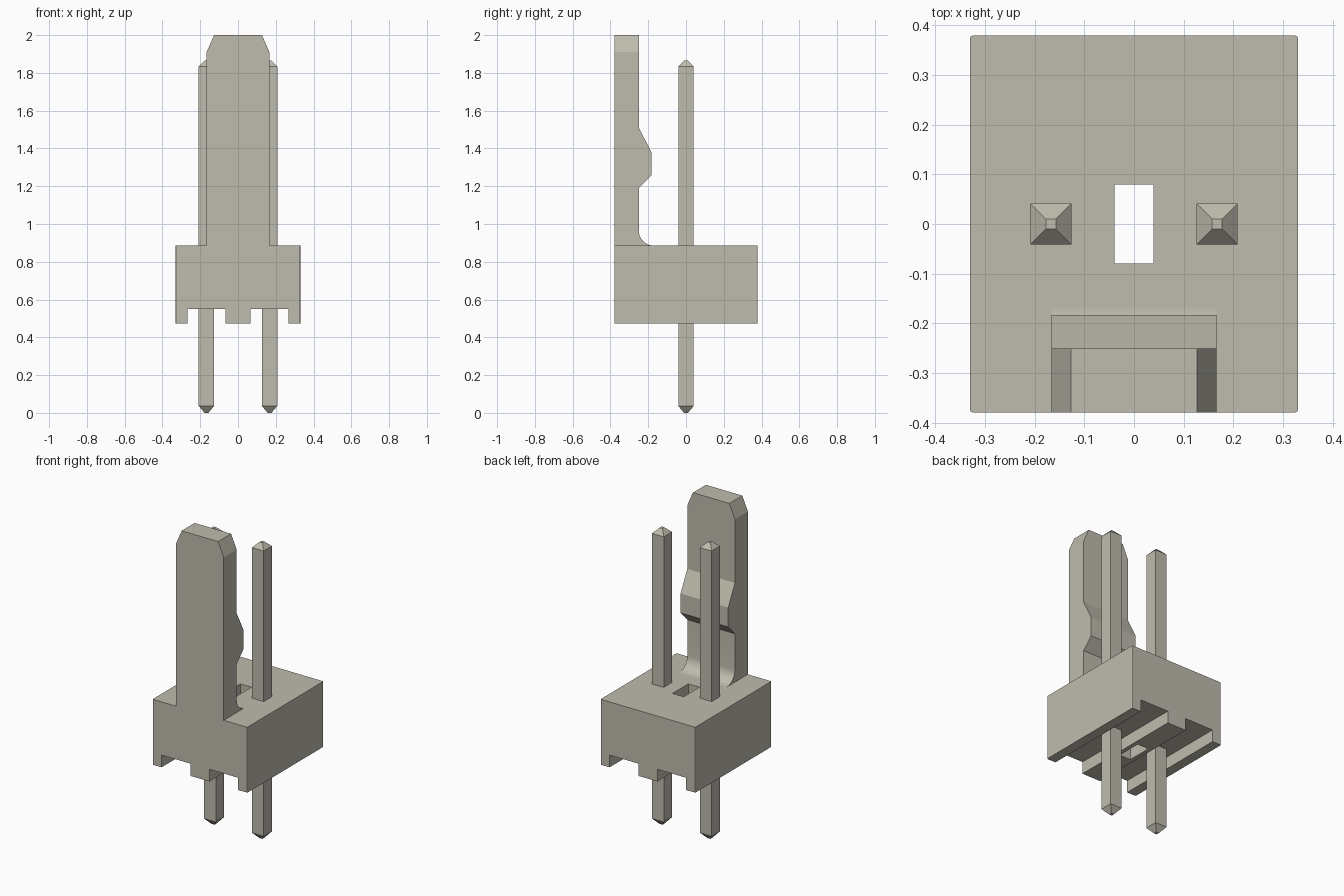
import bpy, bmesh, math
from mathutils import Vector

cube = bpy.data.objects.get("Cube")
if cube:
    bpy.data.objects.remove(cube, do_unlink=True)

# Single warm grey plastic colour
mat = bpy.data.materials.new("warm_grey")
mat.use_nodes = True
COLOUR = (0.52, 0.50, 0.42, 1.0)
mat.diffuse_color = COLOUR
mat.node_tree.nodes["Principled BSDF"].inputs["Base Color"].default_value = COLOUR


def finish(bm, name):
    """Turn a bmesh into a coloured, sharp-edged object."""
    bmesh.ops.recalc_face_normals(bm, faces=bm.faces)
    mesh = bpy.data.meshes.new(name)
    bm.to_mesh(mesh)
    bm.free()
    mesh.materials.append(mat)
    obj = bpy.data.objects.new(name, mesh)
    bpy.context.collection.objects.link(obj)
    return obj


def extrude(points, direction):
    """Prism from a closed profile of 3D points."""
    bm = bmesh.new()
    face = bm.faces.new([bm.verts.new(p) for p in points])
    out = bmesh.ops.extrude_face_region(bm, geom=[face])
    moved = [g for g in out["geom"] if isinstance(g, bmesh.types.BMVert)]
    bmesh.ops.translate(bm, verts=moved, vec=Vector(direction))
    return bm


def smooth(obj):
    bpy.ops.object.select_all(action='DESELECT')
    obj.select_set(True)
    bpy.context.view_layer.objects.active = obj
    bpy.ops.object.shade_smooth_by_angle(angle=math.radians(20))


W, D = 0.33, 0.379            # half width and half depth of the base
Z0, ZG, Z1 = 0.473, 0.55, 0.885   # underside, groove ceiling, top

# Base block: front profile with two grooves underneath
half = [(0.066, Z0), (0.066, ZG), (0.267, ZG), (0.267, Z0), (W, Z0), (W, Z1)]
profile = half + [(-x, z) for x, z in reversed(half)]
bm = extrude([(x, -D, z) for x, z in profile], (0, 2 * D, 0))
corners = [e for e in bm.edges
           if all(abs(abs(v.co.x) - W) < 1e-4 for v in e.verts)
           and abs(e.verts[0].co.z - e.verts[1].co.z) > 0.3]
bmesh.ops.bevel(bm, geom=corners, offset=0.006, segments=2, profile=0.5, affect='EDGES')
base = finish(bm, "base_block")

# Rectangular slot through the middle of the base
bm = bmesh.new()
bmesh.ops.create_cube(bm, size=1.0)
bmesh.ops.scale(bm, verts=bm.verts, vec=(0.078, 0.158, 1.0))
bmesh.ops.translate(bm, verts=bm.verts, vec=(0, 0, 0.68))
cutter = finish(bm, "slot_cutter")
cutter.hide_render = True
mod = base.modifiers.new("slot", 'BOOLEAN')
mod.operation = 'DIFFERENCE'
mod.solver = 'EXACT'
mod.object = cutter
bpy.context.view_layer.objects.active = base
bpy.ops.object.modifier_apply(modifier=mod.name)
bpy.data.objects.remove(cutter, do_unlink=True)

# Locking tab: side profile with latch bump and filleted foot
R, BACK, TAB = 0.08, -0.25, 0.166
side = [(-D, Z1), (-D, 2.0), (BACK, 2.0), (BACK, 1.51),
        (-0.183, 1.38), (-0.183, 1.258), (BACK, 1.19)]
for i in range(9):
    a = math.pi + i * math.pi / 16
    side.append((BACK + R + R * math.cos(a), Z1 + R + R * math.sin(a)))
bm = extrude([(-TAB, y, z) for y, z in side], (2 * TAB, 0, 0))
# Chamfered top corners
bmesh.ops.bisect_plane(bm, geom=bm.verts[:] + bm.edges[:] + bm.faces[:],
                       plane_co=(0, 0, 1.91), plane_no=(0, 0, 1))
for v in bm.verts:
    if v.co.z > 1.99:
        v.co.x *= 0.127 / TAB
smooth(finish(bm, "locking_tab"))

# Two square contact pins with tapered ends
for name, x in (("left_pin", 0.167), ("right_pin", -0.167)):
    bm = bmesh.new()
    rings = []
    for z, r in ((0, 0.01), (0.037, 0.041), (1.833, 0.041), (1.865, 0.01)):
        rings.append([bm.verts.new((x + sx * r, sy * r, z))
                      for sx, sy in ((-1, -1), (1, -1), (1, 1), (-1, 1))])
    for a, b in zip(rings, rings[1:]):
        for i in range(4):
            j = (i + 1) % 4
            bm.faces.new((a[i], a[j], b[j], b[i]))
    bm.faces.new(rings[0])
    bm.faces.new(rings[-1])
    finish(bm, name)
